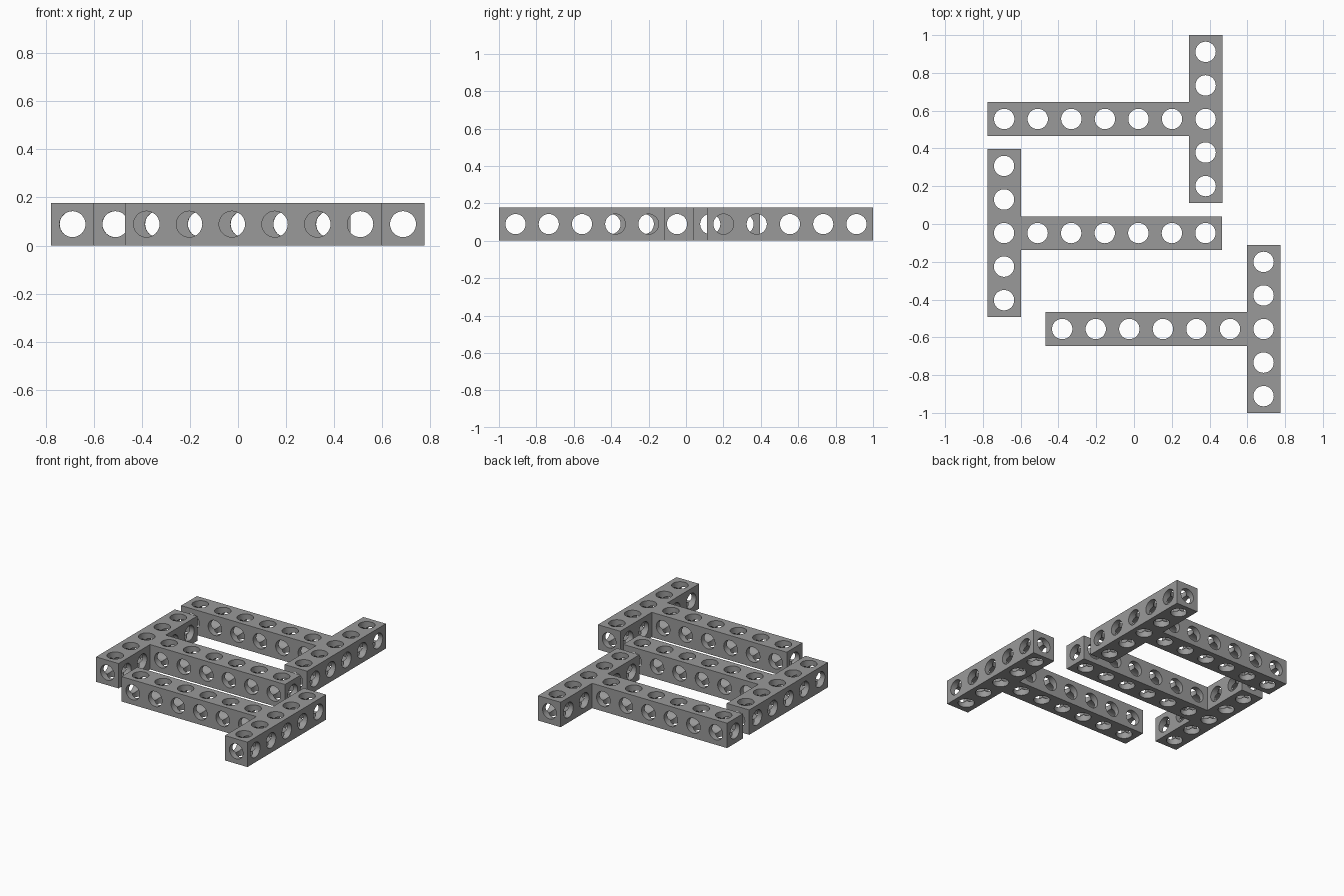
import bpy, bmesh, math
from mathutils import Vector

if "Cube" in bpy.data.objects:
    bpy.data.objects.remove(bpy.data.objects["Cube"])

PITCH = 0.1777       # side of one cubic cell
H = PITCH / 2
R = 0.054            # hole radius
SEG = 32             # sides per hole (multiple of 8)

grey = bpy.data.materials.new("mid grey")
grey.diffuse_color = (0.32, 0.32, 0.32, 1)
grey.use_nodes = True
grey.node_tree.nodes["Principled BSDF"].inputs["Base Color"].default_value = grey.diffuse_color

AXES = [Vector(a) for a in ((1, 0, 0), (0, 1, 0), (0, 0, 1))]
DIRS = [(i, s) for i in range(3) for s in (1, -1)]


def add_side(bm, centre, axis, sign, outer):
    """One bore wall of a cell, plus the pierced plate if the side is exposed."""
    w = AXES[axis] * sign
    u = AXES[(axis + 1) % 3]
    v = w.cross(u)
    low, rim, edge = [], [], []
    for k in range(SEG):
        a = 2 * math.pi * k / SEG
        d = u * math.cos(a) + v * math.sin(a)
        m = max(abs(math.cos(a)), abs(math.sin(a)))
        low.append(bm.verts.new(centre + d * R + w * R * m))   # seam with the crossing bores
        rim.append(bm.verts.new(centre + d * R + w * H))
        if outer:
            edge.append(bm.verts.new(centre + d * H / m + w * H))
    for k in range(SEG):
        n = (k + 1) % SEG
        bm.faces.new((low[k], rim[k], rim[n], low[n]))
        if outer:
            bm.faces.new((rim[k], edge[k], edge[n], rim[n]))


def t_beam(name, x, y, direction):
    """T-shaped beam: five-cell crossbar at (x, y) and six-cell stem along x."""
    cells = {(0, j, 0) for j in range(-2, 3)}
    cells |= {(direction * i, 0, 0) for i in range(1, 7)}
    bm = bmesh.new()
    for c in sorted(cells):
        for axis, sign in DIRS:
            nb = list(c)
            nb[axis] += sign
            add_side(bm, Vector(c) * PITCH, axis, sign, tuple(nb) not in cells)
    bmesh.ops.remove_doubles(bm, verts=bm.verts, dist=0.0001)
    mesh = bpy.data.meshes.new(name)
    bm.to_mesh(mesh)
    bm.free()
    mesh.materials.append(grey)
    ob = bpy.data.objects.new(name, mesh)
    ob.location = (x, y, H)
    bpy.context.collection.objects.link(ob)
    bpy.ops.object.select_all(action='DESELECT')
    ob.select_set(True)
    bpy.context.view_layer.objects.active = ob
    bpy.ops.object.shade_smooth_by_angle(angle=math.radians(30))


# Three interlocking beams
t_beam("back_t_beam", 0.379, 0.556, -1)
t_beam("middle_t_beam", -0.688, -0.048, 1)
t_beam("front_t_beam", 0.686, -0.556, -1)
